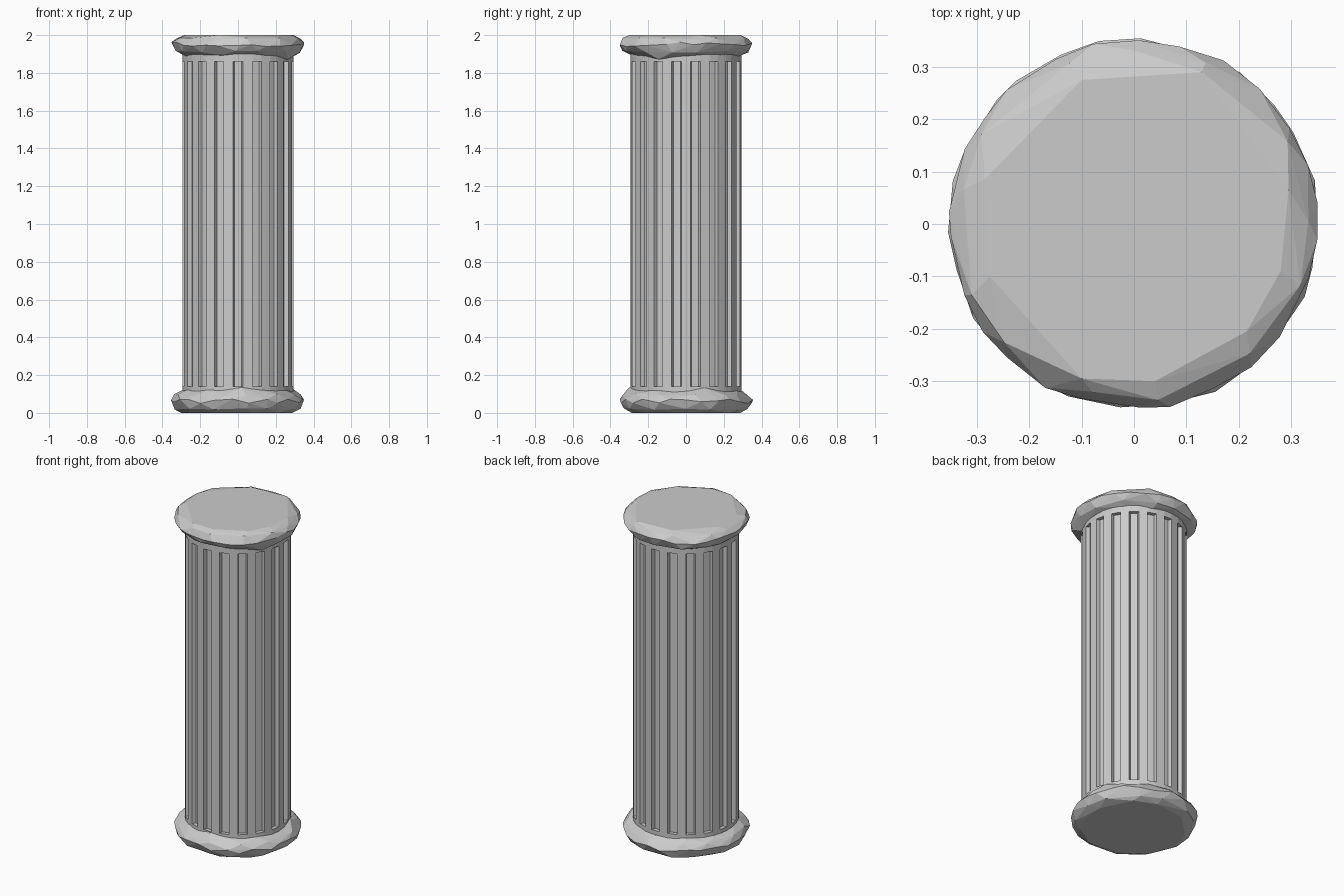
import bpy, bmesh, random
from math import sin, cos, pi

if "Cube" in bpy.data.objects:
    bpy.data.objects.remove(bpy.data.objects["Cube"])

random.seed(4)
FLUTES = 18
R_OUT, R_IN = 0.295, 0.272


def finish(bm, name):
    bmesh.ops.recalc_face_normals(bm, faces=bm.faces[:])
    mesh = bpy.data.meshes.new(name)
    bm.to_mesh(mesh)
    bm.free()
    obj = bpy.data.objects.new(name, mesh)
    bpy.context.collection.objects.link(obj)
    return obj


# Fluted shaft with plain collars above and below the grooves
def section(z, fluted):
    pts = []
    for i in range(FLUTES):
        a = -pi / 2 + 2 * pi * i / FLUTES
        for da, groove in ((-0.090, False), (-0.072, True), (0.072, True), (0.090, False)):
            r = R_IN if fluted and groove else R_OUT
            pts.append((r * cos(a + da), r * sin(a + da), z))
    return pts


bm = bmesh.new()
rings = []
for z, fluted in ((0.06, False), (0.14, False), (0.14, True),
                  (1.86, True), (1.86, False), (1.94, False)):
    rings.append([bm.verts.new(p) for p in section(z, fluted)])
for lower, upper in zip(rings, rings[1:]):
    n = len(lower)
    for i in range(n):
        j = (i + 1) % n
        bm.faces.new((lower[i], lower[j], upper[j], upper[i]))
bm.faces.new(rings[0])
bm.faces.new(rings[-1])
bmesh.ops.remove_doubles(bm, verts=bm.verts[:], dist=0.0001)
finish(bm, "fluted_shaft")


# Chiselled rounded discs: convex hull of loosely jittered rings
def stone_disc(name, layers, extra):
    bm = bmesh.new()
    for p in extra:
        bm.verts.new(p)
    for count, r, z, jr, jz in layers:
        start = random.random()
        for i in range(count):
            a = 2 * pi * (i + start + random.uniform(-0.25, 0.25)) / count
            rr = r + random.uniform(-jr, jr)
            bm.verts.new((rr * cos(a), rr * sin(a), z + random.uniform(-jz, jz)))
    hull = bmesh.ops.convex_hull(bm, input=bm.verts[:])
    loose = {g for g in hull["geom_interior"] + hull["geom_unused"]
             if isinstance(g, bmesh.types.BMVert)}
    bmesh.ops.delete(bm, geom=list(loose), context='VERTS')
    return finish(bm, name)


# Capital, with its worn flat top outline and one low chip
top_outline = [(0.13, 0.29), (0.295, 0.065), (0.28, -0.09), (0.215, -0.205), (0.04, -0.30),
               (-0.10, -0.295), (-0.275, -0.10), (-0.285, 0.085), (-0.10, 0.275)]
stone_disc("capital",
           [(13, 0.334, 1.982, 0.006, 0.004),
            (26, 0.352, 1.951, 0.004, 0.012),
            (13, 0.333, 1.912, 0.006, 0.006),
            (11, 0.298, 1.892, 0.006, 0.003)],
           [(x, y, 2.0) for x, y in top_outline] + [(0.265, -0.145, 1.872)])

# Base, with a small raised break at the front
stone_disc("base",
           [(11, 0.297, 0.0, 0.008, 0.0),
            (13, 0.333, 0.02, 0.006, 0.005),
            (26, 0.352, 0.062, 0.004, 0.012),
            (13, 0.334, 0.096, 0.006, 0.006),
            (12, 0.298, 0.117, 0.006, 0.004)],
           [(0.02, -0.302, 0.134), (0.285, 0.10, 0.132)])
